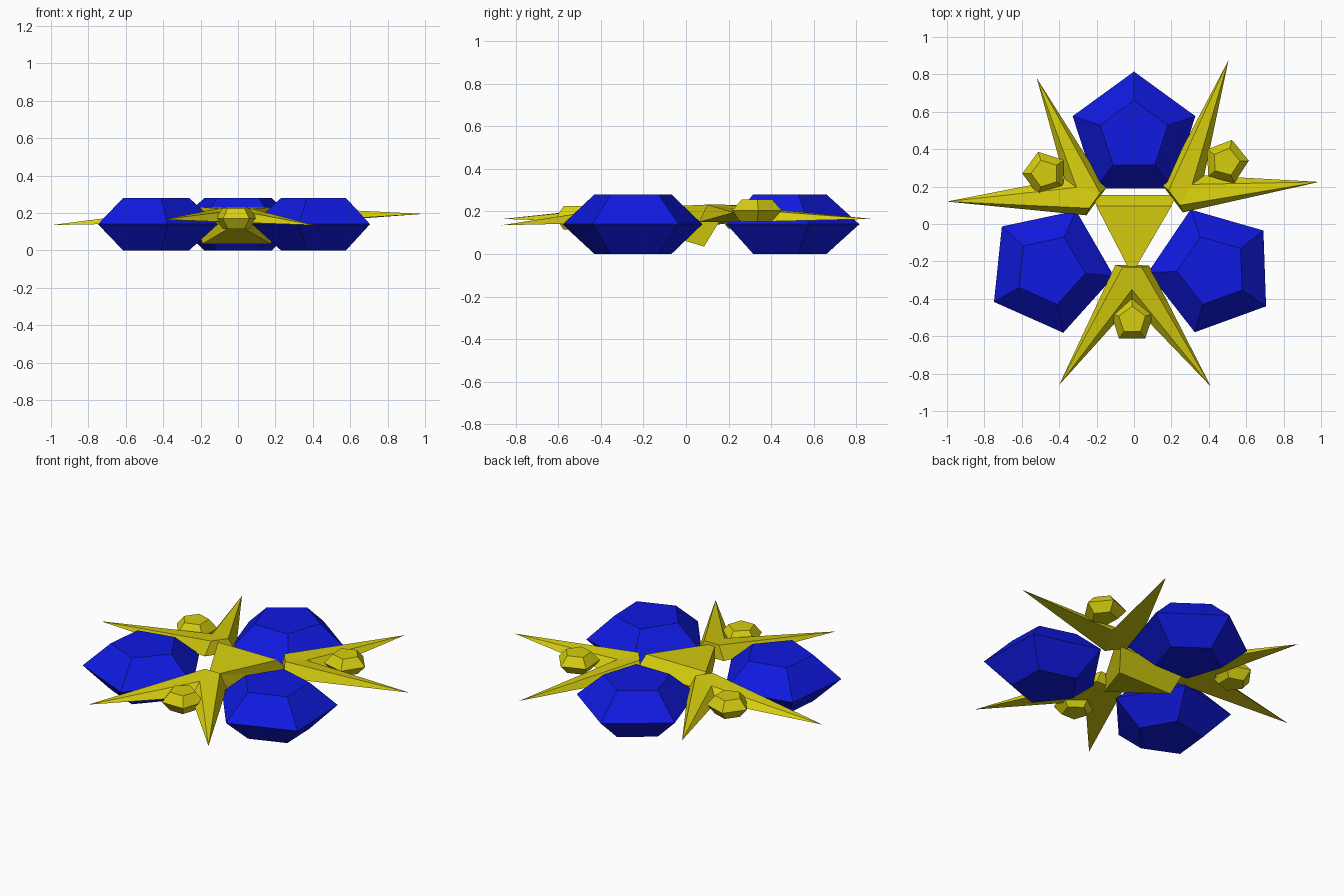
import bpy, bmesh, math
from mathutils import Vector

if "Cube" in bpy.data.objects:
    bpy.data.objects.remove(bpy.data.objects["Cube"])


def material(name, rgb):
    m = bpy.data.materials.new(name)
    m.diffuse_color = (*rgb, 1)
    m.use_nodes = True
    m.node_tree.nodes["Principled BSDF"].inputs["Base Color"].default_value = m.diffuse_color
    return m


BLUE = material("blue", (0.005, 0.01, 0.75))
GOLD = material("gold", (0.68, 0.62, 0.005))


def build(name, verts, faces, mat):
    me = bpy.data.meshes.new(name)
    me.from_pydata(verts, [], faces)
    bm = bmesh.new()
    bm.from_mesh(me)
    bmesh.ops.recalc_face_normals(bm, faces=bm.faces)
    bm.to_mesh(me)
    bm.free()
    me.materials.append(mat)
    ob = bpy.data.objects.new(name, me)
    bpy.context.collection.objects.link(ob)


def gem(name, x, y, z, r, r_top, half, angle, mat):
    """Five-sided cut stone: three stacked pentagon rings."""
    verts = []
    for rad, dz in ((r_top, -half), (r, 0), (r_top, half)):
        for i in range(5):
            a = math.radians(angle + 72 * i)
            verts.append((x + rad * math.cos(a), y + rad * math.sin(a), z + dz))
    faces = [(0, 1, 2, 3, 4), (10, 11, 12, 13, 14)]
    for k in (0, 5):
        for i in range(5):
            j = (i + 1) % 5
            faces.append((k + i, k + j, k + j + 5, k + i + 5))
    build(name, verts, faces, mat)


def spike_pair(name, base, tip_a, tip_b):
    """V of two ridged spikes with a flat underside."""
    a, b = Vector(tip_a), Vector(tip_b)
    side = (b - a).to_2d().normalized()
    out = Vector((side.y, -side.x))
    base = Vector(base)
    if out.dot(base) < 0:
        out = -out

    def p(u, v, z):
        q = base + out * u + side * v
        return (q.x, q.y, z)
    verts = [p(-.01, -.09, .15), a, p(.2, 0, .15), b, p(-.01, .09, .15),
             p(0, -.05, .232), p(.12, 0, .215), p(0, .05, .232)]
    faces = [(0, 1, 2), (0, 2, 4), (2, 3, 4),      # underside
             (0, 1, 5), (5, 1, 6), (6, 1, 2),      # first spike
             (4, 3, 7), (7, 3, 6), (6, 3, 2),      # second spike
             (5, 6, 7), (0, 5, 7, 4)]
    build(name, verts, faces, GOLD)


# Large blue stones
gem("rear_blue_stone", 0, .47, .14, .345, .19, .14, 90, BLUE)
gem("left_blue_stone", -.45, -.244, .14, .345, .19, .14, -6, BLUE)
gem("right_blue_stone", .42, -.247, .14, .345, .19, .14, 182, BLUE)

# Central wedge: its underside slopes down toward the rear
build("centre_wedge",
      [(-.2, .095, .232), (.2, .095, .232), (-.012, -.27, .215),
       (-.225, .155, .15), (.225, .155, .15), (-.012, -.27, .14),
       (-.19, .085, .035), (.175, .085, .035)],
      [(0, 1, 2), (0, 1, 4, 3), (3, 4, 7, 6), (5, 6, 7),
       (0, 3, 2), (3, 5, 2), (1, 2, 4), (4, 2, 5), (3, 6, 5), (4, 5, 7)], GOLD)

# Spike pairs and the small gold stone held in each
spike_pair("front_spikes", (-.01, -.23), (-.4, -.86, .165), (.41, -.868, .135))
spike_pair("left_spikes", (-.21, .125), (-1, .12, .135), (-.52, .78, .165))
spike_pair("right_spikes", (.215, .14), (.99, .225, .195), (.505, .875, .165))
gem("front_gold_stone", -.01, -.515, .17, .12, .075, .055, 90, GOLD)
gem("left_gold_stone", -.475, .27, .175, .122, .075, .055, 180, GOLD)
gem("right_gold_stone", .492, .332, .205, .122, .075, .052, 75, GOLD)
